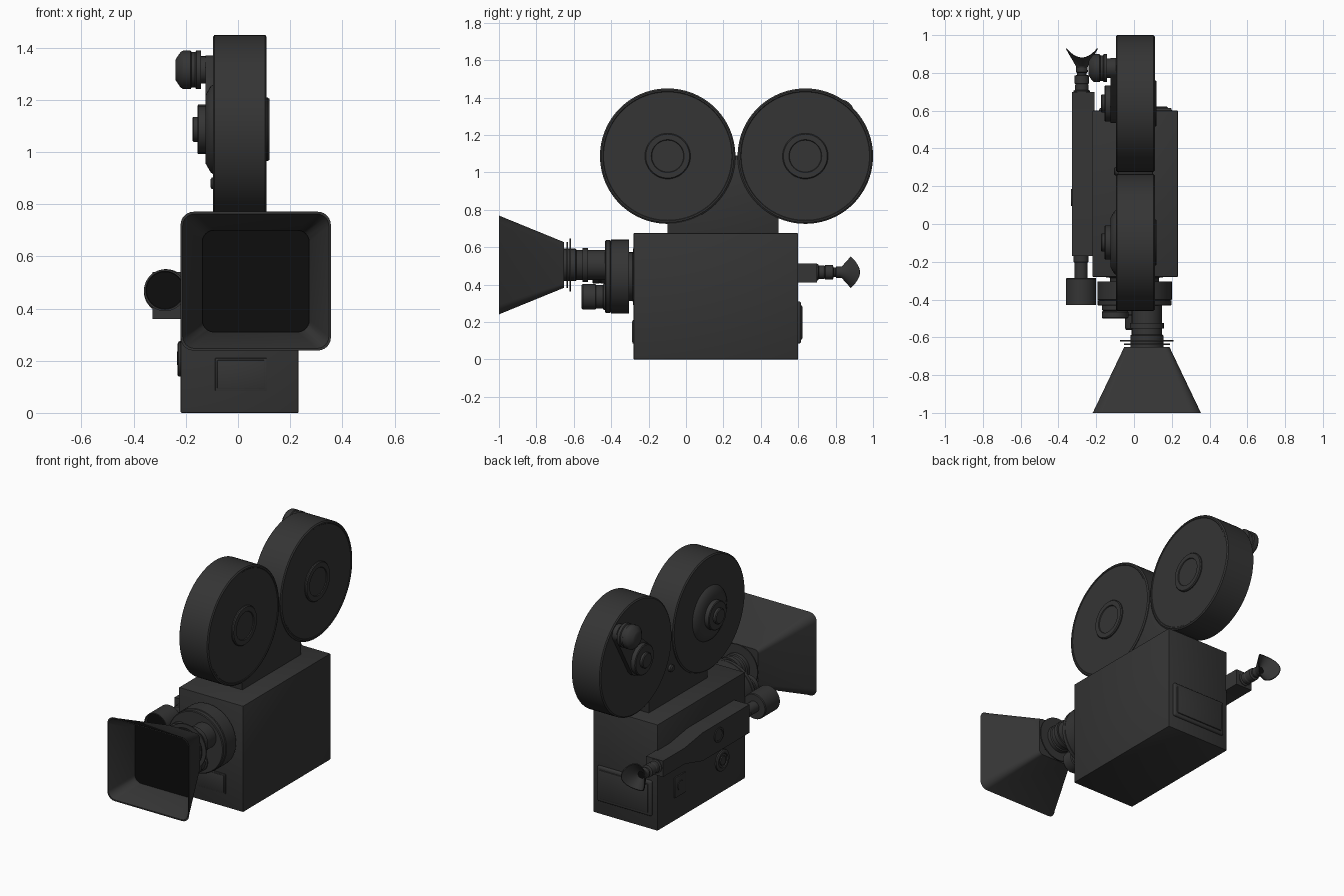
import bpy, bmesh, math
from mathutils import Vector


def material(name, v):
    m = bpy.data.materials.new(name)
    m.diffuse_color = (v, v, v, 1)
    return m


DARK = material("dark_metal", 0.035)
BLACK = material("black_glass", 0.004)


def finish(name, bm, black_end=False):
    """Turn a bmesh into a smooth-by-angle object."""
    bmesh.ops.recalc_face_normals(bm, faces=bm.faces[:])
    for f in bm.faces:
        f.smooth = True
    for e in bm.edges:
        e.smooth = len(e.link_faces) == 2 and e.calc_face_angle(0) < math.radians(30)
    me = bpy.data.meshes.new(name)
    bm.to_mesh(me)
    bm.free()
    me.materials.append(DARK)
    me.materials.append(BLACK)
    if black_end:
        me.polygons[len(me.polygons) - 1].material_index = 1
    ob = bpy.data.objects.new(name, me)
    bpy.context.collection.objects.link(ob)
    return ob


def loft(name, rings, black_end=False):
    """Skin a list of equal-length rings and cap both ends."""
    bm = bmesh.new()
    vs = [[bm.verts.new(p) for p in r] for r in rings]
    n = len(vs[0])
    for a, b in zip(vs, vs[1:]):
        for i in range(n):
            j = (i + 1) % n
            bm.faces.new((a[i], a[j], b[j], b[i]))
    bm.faces.new(vs[0])
    bm.faces.new(vs[-1])
    return finish(name, bm, black_end)


def lathe(name, axis, c, profile, black_end=False, segs=48):
    """Turn a (radius, position) profile about an x or y axis; c is the centre in the other two."""
    rings = []
    for r, t in profile:
        ring = []
        for i in range(segs):
            a = 2 * math.pi * i / segs
            u, v = c[0] + r * math.cos(a), c[1] + r * math.sin(a)
            ring.append((t, u, v) if axis == "x" else (u, t, v))
        rings.append(ring)
    return loft(name, rings, black_end)


def round_rect(cx, cz, hx, hz, r, y, steps=6):
    pts = []
    for k, (sx, sz) in enumerate(((1, 1), (-1, 1), (-1, -1), (1, -1))):
        for i in range(steps + 1):
            a = math.pi / 2 * (k + i / steps)
            pts.append((cx + sx * (hx - r) + r * math.cos(a), y,
                        cz + sz * (hz - r) + r * math.sin(a)))
    return pts


def box(name, lo, hi, bevel=0.004, segs=2):
    bm = bmesh.new()
    bmesh.ops.create_cube(bm, size=1)
    lo, hi = Vector(lo), Vector(hi)
    for v in bm.verts:
        v.co = Vector(((lo[i] + hi[i]) / 2 + v.co[i] * (hi[i] - lo[i])) for i in range(3))
    bmesh.ops.bevel(bm, geom=bm.edges[:], offset=bevel, segments=segs, affect='EDGES', profile=0.5)
    return finish(name, bm)


# Body and the riser that carries the film reels
box("body", (-0.22, -0.28, 0), (0.232, 0.6, 0.675))
box("reel_riser", (-0.085, -0.10, 0.66), (0.10, 0.495, 1.09))
lathe("riser_knob", "x", (0.28, 0.88), [(0.022, -0.08), (0.022, -0.1), (0.015, -0.106)], segs=24)

# Film reel cases with right-side hub rings
REELS = {"front": -0.098, "rear": 0.638}
RZ = 1.087
for tag, y in REELS.items():
    lathe(tag + "_reel_case", "x", (y, RZ),
          [(0.354, -0.096), (0.362, -0.09), (0.362, 0.104), (0.354, 0.11),
           (0.346, 0.11), (0.343, 0.107)], segs=96)
    lathe(tag + "_reel_cap", "x", (y, RZ),
          [(0.122, 0.10), (0.122, 0.114), (0.117, 0.12), (0.088, 0.12), (0.085, 0.115)])

# Left-side hubs
lathe("front_reel_hub", "x", (REELS["front"], RZ),
      [(0.175, -0.09), (0.165, -0.105), (0.13, -0.125), (0.09, -0.125), (0.09, -0.152),
       (0.085, -0.156), (0.048, -0.156), (0.048, -0.17), (0.043, -0.175)])
lathe("rear_reel_hub", "x", (REELS["rear"], RZ),
      [(0.095, -0.11), (0.095, -0.152), (0.09, -0.156), (0.048, -0.156),
       (0.048, -0.17), (0.043, -0.175)])

# Take-up motor and the belt cover joining it to the rear hub
MY, MZ = 0.825, 1.315
lathe("takeup_motor", "x", (MY, MZ),
      [(0.052, -0.09), (0.052, -0.142), (0.074, -0.142), (0.074, -0.16), (0.068, -0.164),
       (0.068, -0.178), (0.074, -0.182), (0.074, -0.21), (0.068, -0.22), (0.045, -0.236),
       (0.038, -0.24)])
a0 = math.atan2(MZ - RZ, MY - REELS["rear"])
belt = []
for y, z, r, start in ((MY, MZ, 0.055, a0 - math.pi / 2), (REELS["rear"], RZ, 0.105, a0 + math.pi / 2)):
    for i in range(17):
        a = start + math.pi * i / 16
        belt.append((y + r * math.cos(a), z + r * math.sin(a)))
loft("belt_cover", [[(x, y, z) for y, z in belt] for x in (-0.09, -0.125)])

# Lens turret with three lenses
lathe("turret", "y", (0.003, 0.443),
      [(0.13, -0.27), (0.165, -0.28), (0.13, -0.285), (0.13, -0.305), (0.197, -0.305), (0.197, -0.40),
       (0.19, -0.404), (0.195, -0.406), (0.195, -0.428), (0.19, -0.432)], segs=64)
LX, LZ = 0.068, 0.505
lathe("main_lens", "y", (LX, LZ),
      [(0.08, -0.42), (0.08, -0.525), (0.09, -0.525), (0.09, -0.553), (0.08, -0.553),
       (0.08, -0.585), (0.087, -0.59), (0.087, -0.66)])
lathe("left_lens", "y", (-0.1, 0.475),
      [(0.07, -0.42), (0.07, -0.455), (0.064, -0.46), (0.07, -0.465), (0.07, -0.495),
       (0.065, -0.50), (0.05, -0.50), (0.042, -0.48)], True)
lathe("lower_lens", "y", (0.02, 0.335),
      [(0.07, -0.42), (0.07, -0.44), (0.062, -0.445), (0.062, -0.48), (0.068, -0.485),
       (0.068, -0.552), (0.062, -0.56), (0.05, -0.56), (0.042, -0.53)], True)
for i, (y, r) in enumerate(((-0.618, 0.142), (-0.636, 0.122))):
    lathe("filter_ring_%d" % i, "y", (LX, LZ), [(r, y + 0.004), (r, y - 0.004)])

# Flared lens hood with a dark recessed aperture
loft("lens_hood", [round_rect(LX, LZ, *p) for p in (
    (0.12, 0.122, 0.025, -0.652), (0.284, 0.262, 0.05, -0.995), (0.288, 0.266, 0.05, -1.0),
    (0.28, 0.258, 0.046, -1.0), (0.205, 0.195, 0.045, -0.85), (0.205, 0.195, 0.045, -0.84))], True)

# Viewfinder housing: a side profile pushed across x
VX, VZ = -0.276, 0.466
side = [(-0.17, 0.36), (0.30, 0.36), (0.48, 0.41), (0.70, 0.41),
        (0.70, 0.512), (0.48, 0.512), (0.30, 0.54), (-0.17, 0.54)]
loft("viewfinder_housing", [[(x, y, z) for y, z in side] for x in (-0.328, -0.21)])
lathe("viewfinder_dial", "x", (0.14, 0.465),
      [(0.046, -0.32), (0.046, -0.334), (0.036, -0.334), (0.034, -0.33), (0.015, -0.33)], segs=32)
lathe("viewfinder_front", "y", (VX - 0.004, 0.47),
      [(0.04, -0.165), (0.04, -0.20), (0.035, -0.205), (0.035, -0.285), (0.076, -0.285),
       (0.08, -0.29), (0.08, -0.43), (0.073, -0.43), (0.071, -0.41)], True)
lathe("eyepiece_tube", "y", (VX, VZ),
      [(0.044, 0.69), (0.044, 0.705), (0.036, 0.71), (0.036, 0.735), (0.033, 0.74),
       (0.038, 0.745), (0.038, 0.785), (0.025, 0.79), (0.025, 0.80), (0.032, 0.804), (0.03, 0.83)])


# Saddle-shaped rubber eyecup
def cup_ring(r, y, wave):
    return [(VX + r * math.cos(a), y + wave * math.cos(2 * a), VZ + r * math.sin(a))
            for a in (2 * math.pi * i / 48 for i in range(48))]


loft("eyecup", [cup_ring(*p) for p in (
    (0.027, 0.81, 0), (0.032, 0.835, 0.002), (0.06, 0.872, 0.012), (0.085, 0.904, 0.024),
    (0.08, 0.906, 0.024), (0.052, 0.876, 0.012), (0.022, 0.845, 0))], True)

# Rear door, front plate and side fittings
box("rear_door", (-0.185, 0.59, 0.085), (0.20, 0.615, 0.31), 0.012, 3)
box("rear_door_panel", (-0.165, 0.60, 0.105), (0.18, 0.622, 0.29), 0.008)
box("front_plate", (-0.088, -0.286, 0.085), (0.11, -0.27, 0.21), 0.003)
box("front_plate_inset", (-0.08, -0.289, 0.093), (0.102, -0.27, 0.202), 0.003)
lathe("side_dial", "x", (-0.045, 0.205),
      [(0.066, -0.215), (0.066, -0.228), (0.06, -0.232), (0.045, -0.232), (0.042, -0.226),
       (0.03, -0.226), (0.028, -0.232), (0.01, -0.232)])
box("side_switch_plate", (-0.228, 0.325, 0.145), (-0.21, 0.435, 0.275), 0.004)
lathe("side_switch", "x", (0.38, 0.21), [(0.03, -0.22), (0.03, -0.232), (0.02, -0.234)], segs=32)
